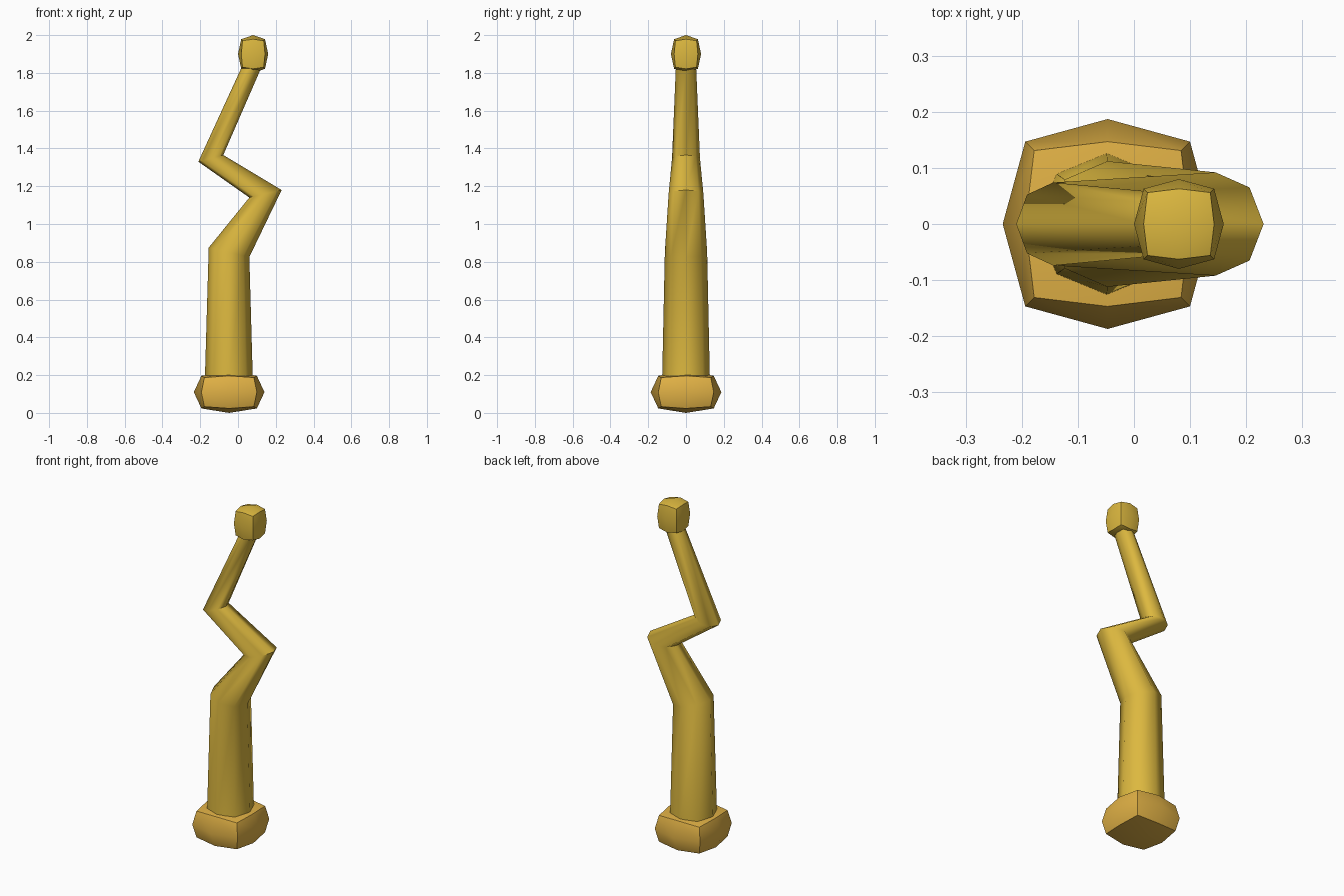
import bpy
import bmesh
from math import cos, sin, pi, radians
from mathutils import Vector

cube = bpy.data.objects.get("Cube")
if cube:
    bpy.data.objects.remove(cube, do_unlink=True)


def make_material(name, color):
    mat = bpy.data.materials.new(name)
    mat.use_nodes = True
    mat.diffuse_color = color
    mat.node_tree.nodes["Principled BSDF"].inputs["Base Color"].default_value = color
    return mat


def finish(bm, name, mat):
    bmesh.ops.recalc_face_normals(bm, faces=bm.faces)
    mesh = bpy.data.meshes.new(name)
    bm.to_mesh(mesh)
    bm.free()
    mesh.materials.append(mat)
    obj = bpy.data.objects.new(name, mesh)
    bpy.context.collection.objects.link(obj)
    bpy.ops.object.select_all(action="DESELECT")
    obj.select_set(True)
    bpy.context.view_layer.objects.active = obj
    bpy.ops.object.shade_smooth_by_angle(angle=radians(60))
    return obj


def rounded_block(name, center, radii, mat):
    """Cube split once per side and puffed out towards a sphere."""
    bm = bmesh.new()
    bmesh.ops.create_cube(bm, size=2)
    bmesh.ops.subdivide_edges(bm, edges=bm.edges[:], cuts=1, use_grid_fill=True)
    puff = {1: 1.0, 2: 0.785, 3: 0.7}
    for v in bm.verts:
        k = puff[sum(abs(c) > 0.5 for c in v.co)]
        v.co = Vector(c + k * r * p for c, r, p in zip(center, radii, v.co))
    return finish(bm, name, mat)


def bent_tube(name, stations, sides, mat):
    """Loft through rings given as left (x, z), right (x, z) and y radius."""
    bm = bmesh.new()
    rings = []
    for left, right, ry in stations:
        a, b = Vector(left), Vector(right)
        mid, half = (a + b) / 2, (b - a) / 2
        ring = []
        for i in range(sides):
            t = 2 * pi * i / sides
            p = mid + half * cos(t)
            ring.append(bm.verts.new((p.x, ry * sin(t), p.y)))
        rings.append(ring)
    for low, high in zip(rings, rings[1:]):
        for i in range(sides):
            j = (i + 1) % sides
            bm.faces.new((low[i], low[j], high[j], high[i]))
    bm.faces.new(rings[0])
    bm.faces.new(rings[-1])
    return finish(bm, name, mat)


gold = make_material("gold", (0.72, 0.48, 0.05, 1))
amber = make_material("amber gold", (0.75, 0.44, 0.06, 1))

# Base knob and tip knob
rounded_block("base_knob", (-0.047, 0, 0.11), (0.187, 0.187, 0.11), amber)
rounded_block("tip_knob", (0.08, 0, 1.9), (0.08, 0.08, 0.1), gold)

# Crooked tapering shaft
bent_tube("crooked_shaft", [
    ((-0.175, 0.19), (0.078, 0.19), 0.126),
    ((-0.155, 0.875), (0.06, 0.825), 0.112),
    ((0.06, 1.14), (0.231, 1.18), 0.092),
    ((-0.21, 1.33), (-0.078, 1.365), 0.074),
    ((0.017, 1.825), (0.12, 1.82), 0.054),
], 8, gold)
